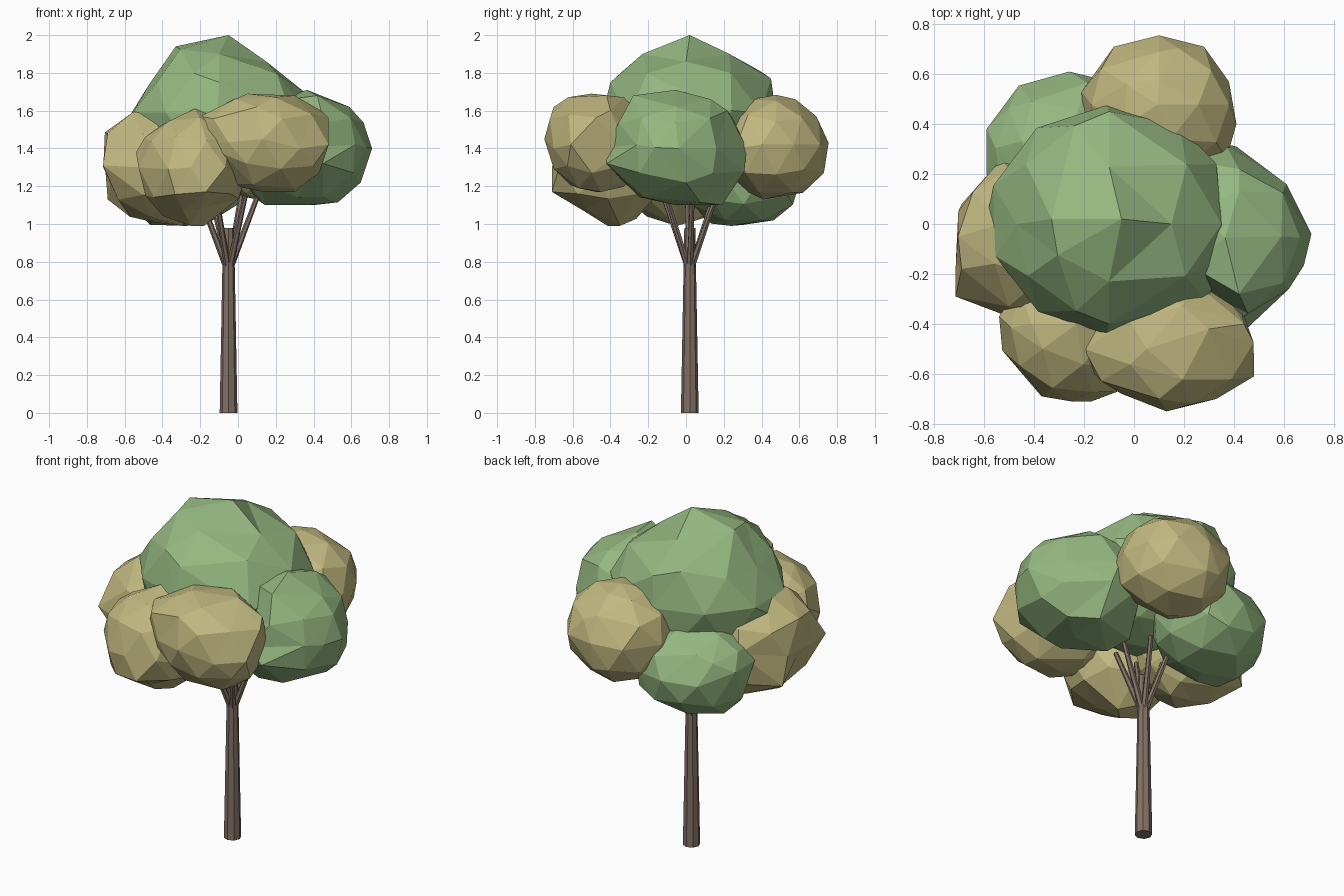
import bpy, bmesh, math
from mathutils import Vector


def material(name, rgb):
    m = bpy.data.materials.new(name)
    m.diffuse_color = (*rgb, 1)
    return m


GREEN = material("leaf green", (0.300, 0.480, 0.218))
TAN = material("leaf tan", (0.535, 0.480, 0.215))
BARK = material("bark brown", (0.225, 0.168, 0.130))


def finish(name, bm, mat):
    bmesh.ops.recalc_face_normals(bm, faces=bm.faces)
    me = bpy.data.meshes.new(name)
    bm.to_mesh(me)
    bm.free()
    me.materials.append(mat)
    bpy.context.collection.objects.link(bpy.data.objects.new(name, me))


def blob(name, mat, lo, hi, *corners):
    """Low-poly ball filling the box lo..hi, pulled out to a few corner points."""
    lo, hi = Vector(lo), Vector(hi)
    mid, half = (lo + hi) / 2, (hi - lo) / 2
    pulls = [Vector([(p[i] - mid[i]) / half[i] for i in range(3)]) for p in corners]
    bm = bmesh.new()
    bmesh.ops.create_icosphere(bm, subdivisions=2, radius=1)
    free = set(bm.verts)
    snapped = {}
    for q in pulls:                       # nearest vertex lands on each corner
        v = min(free, key=lambda v: (v.co.angle(q), v.index))
        free.remove(v)
        snapped[v] = q
    for v in bm.verts:                    # the rest blend between corners
        total, radius = 3.0, 3.0
        for q in pulls:
            w = 1 / (v.co.angle(q) ** 4 + 0.003)
            total += w
            radius += w * q.length
        u = snapped[v] if v in snapped else v.co * (radius / total)
        v.co = Vector([mid[i] + max(-1, min(1, u[i])) * half[i] for i in range(3)])
    finish(name, bm, mat)


def limb(name, p, q, r1, r2, sides):
    """Tapered flat-sided rod from p to q."""
    p, q = Vector(p), Vector(q)
    bm = bmesh.new()
    bmesh.ops.create_cone(bm, cap_ends=True, segments=sides, radius1=r1,
                          radius2=r2, depth=(q - p).length)
    rot = (q - p).to_track_quat('Z', 'Y')
    for v in bm.verts:
        v.co = rot @ v.co + (p + q) / 2
    finish(name, bm, BARK)


# Foliage clumps
blob("crown_top", GREEN, (-0.59, -0.45, 1.18), (0.37, 0.475, 2.0),
     (-0.05, 0.02, 2.0), (-0.33, 0.02, 1.94), (-0.47, 0, 1.74), (-0.59, 0.02, 1.5),
     (0.15, 0, 1.86), (0.35, 0, 1.70), (-0.1, -0.40, 1.75), (-0.1, 0.45, 1.77),
     (-0.1, 0.23, 1.9), (-0.1, -0.23, 1.9), (0.29, -0.31, 1.55), (0.33, 0.24, 1.6))
blob("crown_right", GREEN, (0.02, -0.43, 1.10), (0.71, 0.32, 1.71),
     (0.42, -0.28, 1.68), (0.45, -0.42, 1.32), (0.45, -0.22, 1.14), (0.4, 0.19, 1.10),
     (0.41, 0.31, 1.28), (0.61, 0.16, 1.4), (0.71, -0.04, 1.4), (0.62, -0.26, 1.42),
     (0.65, 0, 1.22), (0.59, -0.05, 1.62), (0.42, 0.22, 1.6), (0.3, -0.28, 1.5),
     (0.1, 0.08, 1.13))
blob("crown_back", TAN, (-0.22, 0.20, 1.13), (0.41, 0.755, 1.70),
     (0.1, 0.58, 1.66), (0.1, 0.69, 1.57), (0.1, 0.755, 1.43), (0.1, 0.73, 1.27),
     (0.1, 0.41, 1.13), (0.28, 0.71, 1.42), (0.38, 0.57, 1.42), (0.37, 0.26, 1.4),
     (-0.08, 0.71, 1.42), (-0.21, 0.53, 1.42), (0.41, 0.4, 1.42))
blob("crown_back_left", GREEN, (-0.59, 0.0, 0.99), (0.04, 0.61, 1.50),
     (-0.59, 0.38, 1.3), (-0.59, 0.2, 1.3), (-0.41, 0.49, 1.4), (-0.26, 0.61, 1.25),
     (-0.07, 0.54, 1.15), (-0.27, 0.24, 0.99), (-0.46, 0.15, 1.01), (-0.52, 0.0, 1.25),
     (-0.45, 0.33, 1.46))
blob("crown_left", TAN, (-0.715, -0.37, 0.99), (-0.12, 0.27, 1.61),
     (-0.53, 0, 1.61), (-0.69, -0.18, 1.48), (-0.715, -0.29, 1.31), (-0.69, 0.08, 1.13),
     (-0.67, -0.08, 1.24), (-0.53, 0.26, 1.35), (-0.53, -0.36, 1.3), (-0.3, -0.05, 0.99),
     (-0.45, -0.05, 1.01))
blob("crown_front_left", TAN, (-0.54, -0.71, 0.99), (0.04, -0.12, 1.61),
     (-0.54, -0.37, 1.38), (-0.41, -0.4, 1.52), (-0.23, -0.4, 1.61), (0.04, -0.45, 1.24),
     (-0.18, -0.35, 0.99), (-0.49, -0.45, 1.15), (-0.37, -0.69, 1.29), (-0.17, -0.71, 1.17),
     (-0.2, -0.53, 1.08))
blob("crown_front", TAN, (-0.21, -0.75, 1.17), (0.48, -0.2, 1.695),
     (-0.2, -0.5, 1.57), (0.05, -0.5, 1.69), (0.3, -0.42, 1.68), (0.44, -0.4, 1.6),
     (0.48, -0.61, 1.42), (0.43, -0.5, 1.27), (0.3, -0.45, 1.17), (0.13, -0.75, 1.45),
     (0.33, -0.7, 1.4), (-0.08, -0.64, 1.37), (0.42, -0.31, 1.4), (0.1, -0.7, 1.62))

# Trunk and fanned branches
X, Y = -0.05, 0.02
limb("trunk", (X, Y, 0), (X, Y, 0.98), 0.047, 0.029, 8)
for i in range(6):
    a = math.radians(5 + 60 * i)
    c, s = math.cos(a), math.sin(a)
    limb(f"branch_{i + 1}", (X + 0.01 * c, Y + 0.01 * s, 0.77),
         (X + 0.155 * c, Y + 0.155 * s, 1.15), 0.018, 0.013, 6)
